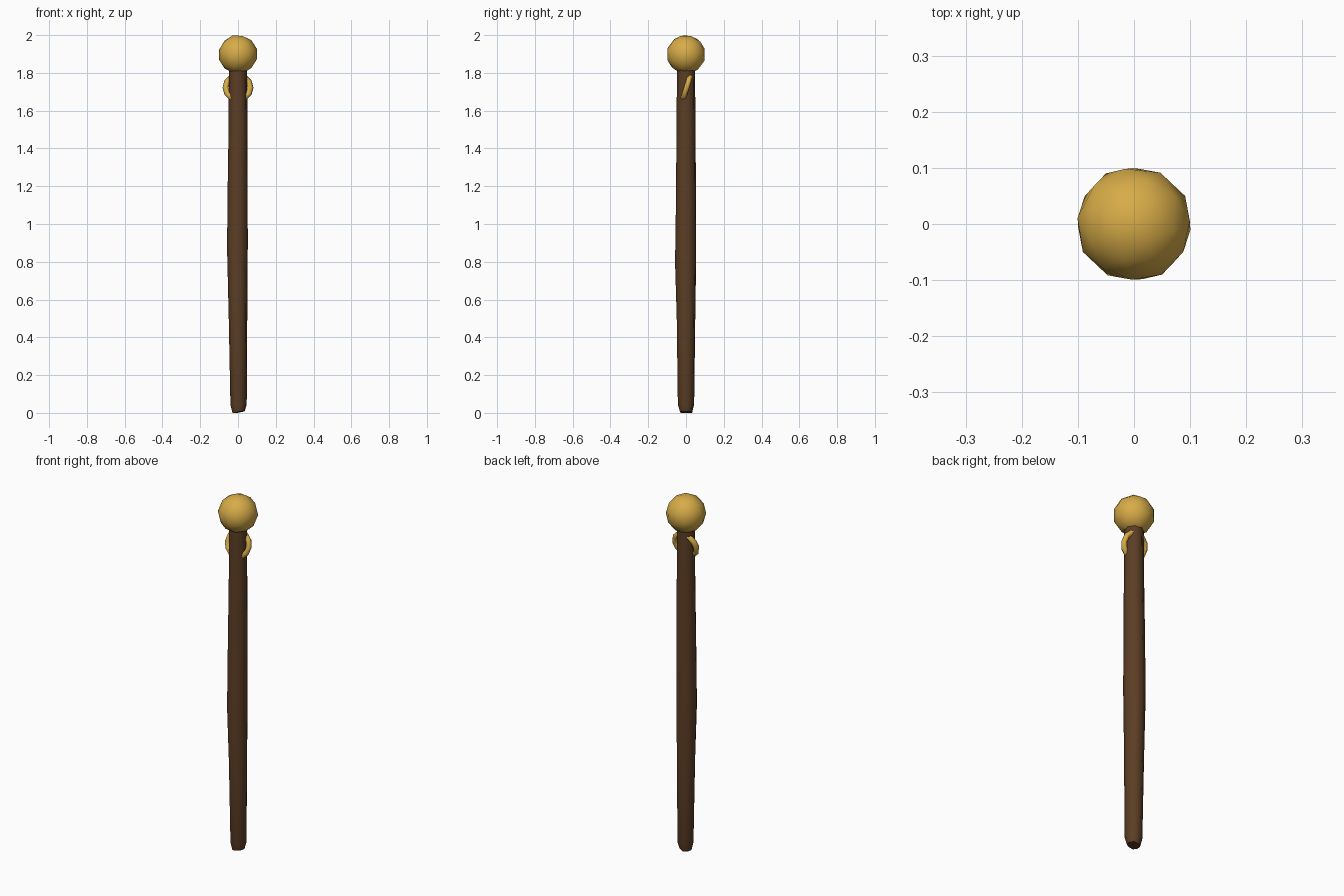
import bpy, bmesh, math
from mathutils import Matrix, Vector

cube = bpy.data.objects.get("Cube")
if cube:
    bpy.data.objects.remove(cube, do_unlink=True)


def material(name, rgb):
    m = bpy.data.materials.new(name)
    m.use_nodes = True
    m.diffuse_color = (*rgb, 1)
    m.node_tree.nodes["Principled BSDF"].inputs["Base Color"].default_value = (*rgb, 1)
    return m


gold = material("gold", (0.68, 0.41, 0.065))
wood = material("dark_wood", (0.108, 0.048, 0.018))


def finish(obj, name, mat, angle):
    obj.name = name
    obj.data.materials.clear()
    obj.data.materials.append(mat)
    bpy.ops.object.select_all(action="DESELECT")
    obj.select_set(True)
    bpy.context.view_layer.objects.active = obj
    bpy.ops.object.shade_smooth_by_angle(angle=math.radians(angle))


# Shaft: eight-sided loft with slightly uneven rings (z, radius, x shift, y shift)
SIDES = 8
rings = [(0.005, 0.033, 0.003, 0), (0.045, 0.044, 0.003, 0),
         (0.5, 0.050, 0, 0), (0.83, 0.055, -0.003, 0), (0.88, 0.056, -0.003, -0.001),
         (1.18, 0.054, -0.002, 0), (1.5, 0.051, 0, 0), (1.82, 0.049, 0, 0)]
bm = bmesh.new()
loops = []
for z, r, dx, dy in rings:
    loops.append([bm.verts.new((dx + r * math.cos(math.tau * (i + 0.25) / SIDES),
                                dy + r * math.sin(math.tau * (i + 0.25) / SIDES), z))
                  for i in range(SIDES)])
for low, high in zip(loops, loops[1:]):
    for i in range(SIDES):
        j = (i + 1) % SIDES
        bm.faces.new((low[i], low[j], high[j], high[i]))
bm.faces.new(loops[0][::-1])
bm.faces.new(loops[-1])

# A small knot pushed out of the front of the shaft
for v in bm.verts:
    if 0.82 < v.co.z < 0.86 and v.co.y < -0.04:
        v.co.y -= 0.005
bottom = [v for v in loops[0]]
for v in bottom:
    v.co.z = 0.008 if v.co.x > 0 else 0.0
mesh = bpy.data.meshes.new("shaft")
bm.to_mesh(mesh)
bm.free()
shaft = bpy.data.objects.new("shaft", mesh)
bpy.context.collection.objects.link(shaft)
finish(shaft, "shaft", wood, 50)

# Ball on top
bpy.ops.mesh.primitive_ico_sphere_add(subdivisions=2, radius=0.104, location=(0, 0, 1.898),
                                      rotation=(0.3, 0.15, 0.2))
finish(bpy.context.object, "ball_top", gold, 50)

# Tilted ring threaded through the shaft below the ball
bpy.ops.mesh.primitive_torus_add(major_segments=12, minor_segments=6,
                                 major_radius=0.066, minor_radius=0.016,
                                 location=(0, 0.003, 1.722),
                                 rotation=(math.radians(73), 0, 0))
finish(bpy.context.object, "ring", gold, 70)
